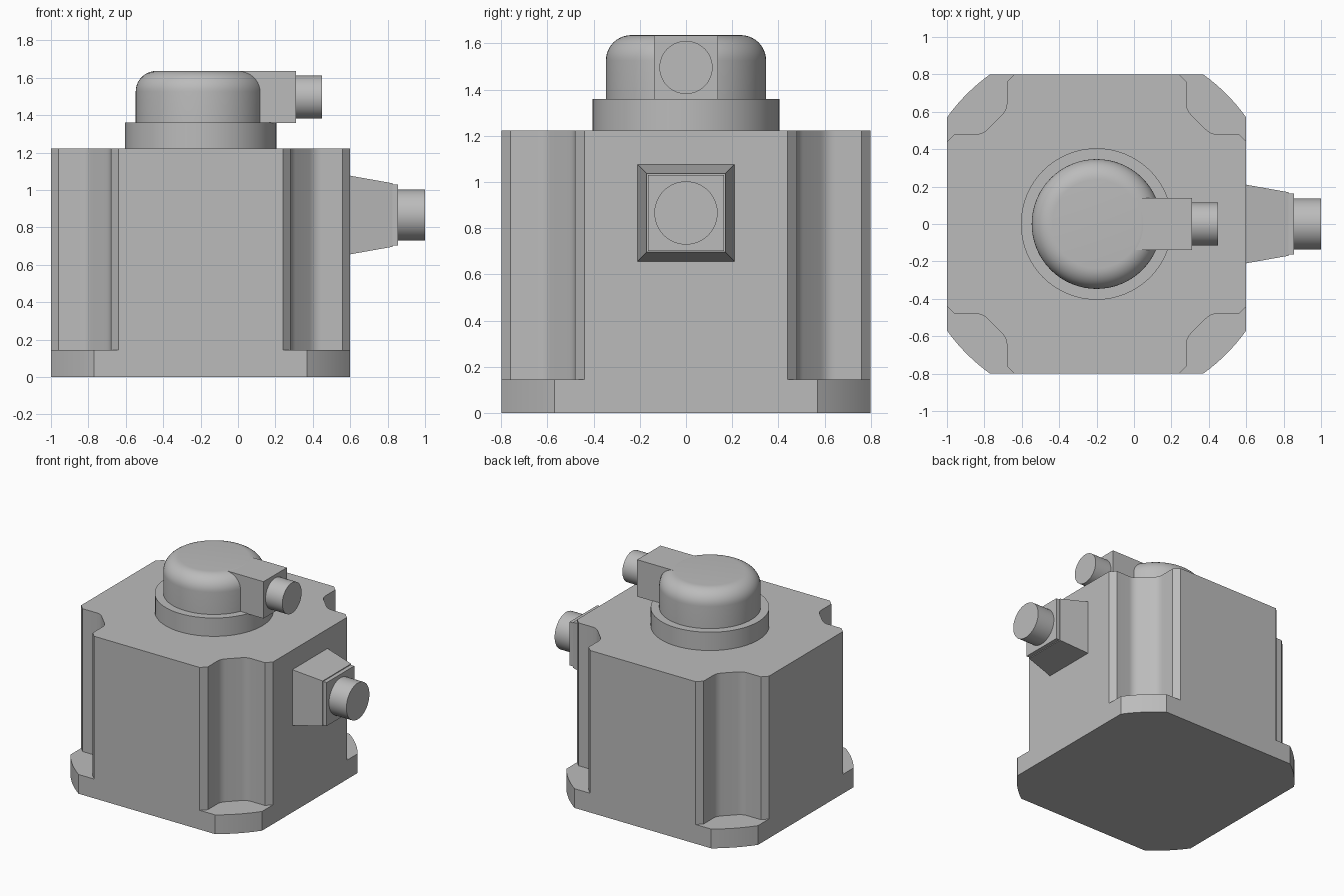
import bpy
import bmesh
from math import sin, cos, pi, atan2, radians
from mathutils import Matrix, Vector

if "Cube" in bpy.data.objects:
    bpy.data.objects.remove(bpy.data.objects["Cube"])

CX = -0.2  # axis of the housing

grey = bpy.data.materials.new("plain grey")
grey.use_nodes = True
grey.diffuse_color = (0.5, 0.5, 0.5, 1)
grey.node_tree.nodes["Principled BSDF"].inputs["Base Color"].default_value = (0.5, 0.5, 0.5, 1)


def finish(name, bm, at=(0, 0, 0)):
    bmesh.ops.recalc_face_normals(bm, faces=bm.faces)
    mesh = bpy.data.meshes.new(name)
    bm.to_mesh(mesh)
    bm.free()
    mesh.materials.append(grey)
    ob = bpy.data.objects.new(name, mesh)
    ob.location = at
    bpy.context.collection.objects.link(ob)
    return ob


def smooth(ob):
    bpy.ops.object.select_all(action="DESELECT")
    ob.select_set(True)
    bpy.context.view_layer.objects.active = ob
    bpy.ops.object.shade_smooth_by_angle(angle=radians(30))


def prism(bm, points, z0, z1):
    low = [bm.verts.new((x, y, z0)) for x, y in points]
    high = [bm.verts.new((x, y, z1)) for x, y in points]
    bm.faces.new(low)
    bm.faces.new(high)
    for i in range(len(points)):
        j = (i + 1) % len(points)
        bm.faces.new((low[i], low[j], high[j], high[i]))


def lathe(name, profile, at, steps=64):
    bm = bmesh.new()
    verts = [bm.verts.new((r, 0, z)) for r, z in profile]
    edges = [bm.edges.new(pair) for pair in zip(verts, verts[1:])]
    bmesh.ops.spin(bm, geom=verts + edges, cent=(0, 0, 0), axis=(0, 0, 1),
                   angle=2 * pi, steps=steps)
    bmesh.ops.remove_doubles(bm, verts=bm.verts, dist=1e-5)
    ob = finish(name, bm, at)
    smooth(ob)
    return ob


def rounded(a, corner, b, n=6):
    """Soft bend from a to b around a corner."""
    a, c, b = Vector(a), Vector(corner), Vector(b)
    return [a * (1 - t) ** 2 + c * 2 * t * (1 - t) + b * t * t
            for t in (i / n for i in range(n + 1))]


# Square block with its corners turned to a large radius
half, radius, top = 0.8, 0.982, 1.222
outline = []
start = atan2(0.57, half)
for quarter in range(4):
    for i in range(9):
        a = start + (pi / 2 - 2 * start) * i / 8 + quarter * pi / 2
        outline.append((radius * cos(a), radius * sin(a)))
bm = bmesh.new()
prism(bm, outline, 0, top)
housing = finish("housing", bm, (CX, 0, 0))

# Corner recesses that leave the mounting flange at the base
recess = [(0.9, 0.34), (0.76, 0.48)]
recess += rounded((0.645, 0.48), (0.61, 0.48), (0.583, 0.507))
recess += rounded((0.507, 0.583), (0.48, 0.61), (0.48, 0.645))
recess += [(0.48, 0.76), (0.34, 0.9), (1, 1)]
bm = bmesh.new()
for quarter in range(4):
    turn = Matrix.Rotation(quarter * pi / 2, 2)
    prism(bm, [turn @ Vector(p) for p in recess], 0.145, 1.4)
cutter = finish("recess_cutter", bm, (CX, 0, 0))
cutter.hide_render = True
mod = housing.modifiers.new("recesses", "BOOLEAN")
mod.operation = "DIFFERENCE"
mod.solver = "EXACT"
mod.object = cutter
bpy.context.view_layer.objects.active = housing
housing.select_set(True)
bpy.ops.object.modifier_apply(modifier=mod.name)
bpy.data.objects.remove(cutter)
smooth(housing)

# Round collar and domed cap
lathe("collar", [(0, top - 0.02), (0.405, top - 0.02), (0.405, 1.36), (0, 1.36)], (CX, 0, 0))
cap_r, cap_top, bend = 0.347, 1.636, 0.11
cap = [(0, 1.34), (cap_r, 1.34)]
for i in range(11):
    a = pi / 2 * i / 10
    cap.append((cap_r - bend + bend * cos(a), cap_top - bend + bend * sin(a)))
cap.append((0, cap_top))
lathe("domed_cap", cap, (CX, 0, 0))


def block(name, sections, z):
    """Square tube along x; sections are (x, half size)."""
    bm = bmesh.new()
    rings = [[bm.verts.new((x, sy * h, sz * h)) for sy, sz in
              ((-1, -1), (1, -1), (1, 1), (-1, 1))] for x, h in sections]
    for a, b in zip(rings, rings[1:]):
        for i in range(4):
            j = (i + 1) % 4
            bm.faces.new((a[i], a[j], b[j], b[i]))
    bm.faces.new(rings[0])
    bm.faces.new(rings[-1])
    return finish(name, bm, (0, 0, z))


def plug(name, x0, x1, r, z):
    ob = lathe(name, [(0, 0), (r, 0), (r, x1 - x0), (0, x1 - x0)], (x0, 0, z), 48)
    ob.rotation_euler.y = pi / 2


# Upper connector
block("upper_connector", [(0, 0.139), (0.31, 0.139)], 1.496)
plug("upper_plug", 0.3, 0.45, 0.115, 1.496)

# Side connector
block("side_connector", [(0.58, 0.214), (0.6, 0.21), (0.825, 0.17),
                         (0.825, 0.164), (0.855, 0.164)], 0.866)
plug("side_plug", 0.845, 1.0, 0.137, 0.866)
